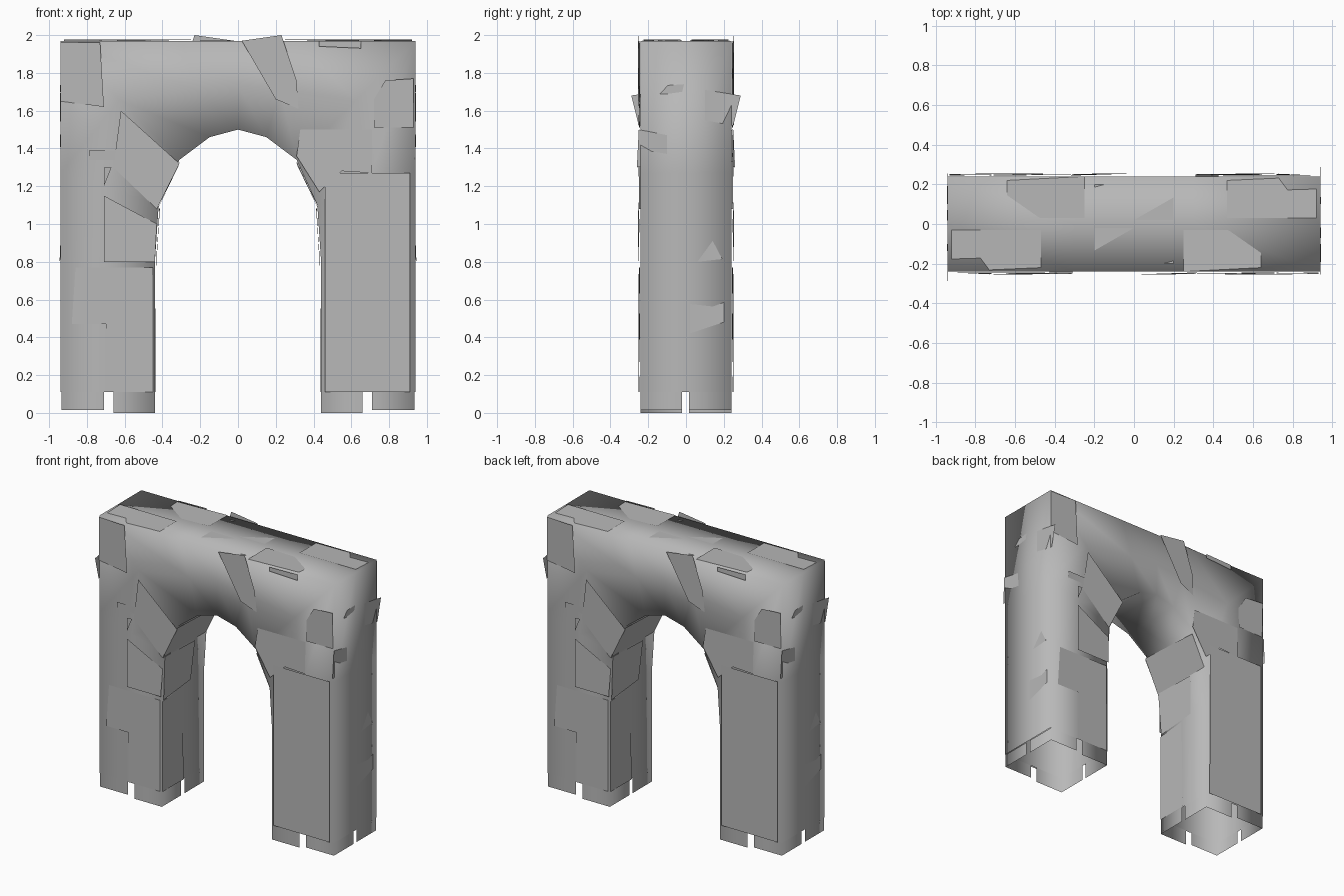
import bpy, math, random
from mathutils import Vector

if "Cube" in bpy.data.objects:
    bpy.data.objects.remove(bpy.data.objects["Cube"])

random.seed(4)
D = 0.24  # half depth of the arch

stone = bpy.data.materials.new("dark_stone")
stone.diffuse_color = (0.48, 0.48, 0.48, 1)
stone.use_nodes = True
stone.node_tree.nodes["Principled BSDF"].inputs["Base Color"].default_value = stone.diffuse_color


def make(name, verts, faces):
    me = bpy.data.meshes.new(name)
    me.from_pydata(verts, [], faces)
    me.materials.append(stone)
    me.shade_smooth()  # worn stone: normals blend round every corner
    ob = bpy.data.objects.new(name, me)
    bpy.context.collection.objects.link(ob)
    return ob


# Hollow arch shell: inner and outer outlines, paired
inner = [(0.44, 0.11), (0.44, 0.8), (0.42, 1.1), (0.31, 1.34), (0.15, 1.46), (0, 1.5)]
outer = [(0.94, 0.11), (0.94, 0.8), (0.94, 1.27), (0.94, 1.97), (0.3, 1.97), (0, 1.97)]
mirror = lambda pts: pts + [(-x, z) for x, z in reversed(pts[:-1])]
inner, outer = mirror(inner), mirror(outer)
verts, faces = [], []
for (xi, zi), (xo, zo) in zip(inner, outer):
    xm, zm = (xi + xo) / 2, (zi + zo) / 2
    verts += [(xi, -D, zi), (xm, -D, zm), (xo, -D, zo), (xo, 0, zo),
              (xo, D, zo), (xm, D, zm), (xi, D, zi), (xi, 0, zi)]
for i in range(len(inner) - 1):
    for k in range(8):
        a, b = i * 8 + k, i * 8 + (k + 1) % 8
        faces.append((a, b, b + 8, a + 8))
make("arch_shell", verts, faces)

# Foot skirts: one L-shaped strip per leg corner, leaving notches between them
for side in (-1, 1):
    verts, faces = [], []
    for x, z in ((0.44, 0.0), (0.935, 0.015)):
        for s in (-1, 1):
            xm = 0.66 if x < 0.6 else 0.71
            gap = -0.02 if s < 0 else 0.015
            n = len(verts)
            for px, py in ((xm, s * D), (x, s * D), (x, gap)):
                verts += [(side * px, py, z), (side * px, py, 0.11)]
            strip = [(n, n + 2, n + 3, n + 1), (n + 2, n + 4, n + 5, n + 3)]
            keep = (s > 0) ^ (x > 0.6) ^ (side < 0)
            faces += [f if keep else f[::-1] for f in strip]
    make("foot_skirt_right" if side > 0 else "foot_skirt_left", verts, faces)


# Loose overlapping slabs laid on a face, repeated half a turn round
def slabs(name, patches, place):
    verts, faces = [], []
    for patch in patches:
        n = len(verts)
        verts += [place(u, v, random.uniform(0.003, 0.016)) for u, v in patch]
        faces.append(tuple(range(n, len(verts))))
    ob = make(name, verts, faces)
    outward = Vector(place(0, 1, 1)) - Vector(place(0, 1, 0))
    for poly in ob.data.polygons:
        if poly.normal.dot(outward) < 0:
            poly.flip()
    ob.data.update()
    twin = ob.copy()
    twin.name = name + "_opposite"
    twin.rotation_euler.z = math.pi
    bpy.context.collection.objects.link(twin)


front = [
    [(-.88, .47), (-.86, .77), (-.45, .77), (-.45, .11), (-.70, .11), (-.70, .47)],
    [(-.71, 1.15), (-.71, .8), (-.44, .8), (-.43, 1.0)],
    [(-.79, 1.39), (-.79, 1.34), (-.55, 1.34), (-.53, 1.37), (-.6, 1.39)],
    [(-.71, 1.3), (-.71, 1.2), (-.67, 1.3)],
    [(-.62, 1.6), (-.66, 1.3), (-.43, 1.08), (-.31, 1.32)],
    [(.23, 2.0), (.02, 1.97), (.2, 1.66), (.32, 1.61), (.31, 1.76)],
    [(.93, 1.77), (.78, 1.76), (.72, 1.66), (.72, 1.51), (.93, 1.51)],
    [(.43, 1.97), (.43, 1.94), (.65, 1.93), (.65, 1.97)],
    [(.46, 1.27), (.46, .11), (.91, .11), (.91, 1.27)],
    [(.31, 1.36), (.43, 1.17), (.55, 1.28), (.71, 1.27), (.71, 1.5), (.33, 1.5)],
    [(-.73, 1.96), (-.94, 1.96), (-.94, 1.65), (-.71, 1.62)],
]
slabs("face_slabs", front, lambda u, v, d: (u, -D - d, v))

outer_side = [
    [(.02, .74), (.02, .42), (.2, .48), (.2, .7)],
    [(.06, .8), (.24, .82), (.24, 1.1), (.17, .95)],
    [(.1, 1.55), (.25, 1.52), (.29, 1.68), (.1, 1.71)],
    [(-.16, 1.68), (-.02, 1.7), (-.01, 1.74), (-.15, 1.73)],
    [(-.26, 1.3), (-.1, 1.32), (-.1, 1.47), (-.25, 1.5)],
]
slabs("side_slabs", outer_side, lambda u, v, d: (0.935 + d * .6, u, v))

top = [
    [(-.2, -.2), (.2, -.2), (.2, -.02), (-.2, -.02)],
    [(-.92, -.24), (-.47, -.22), (-.47, -.03), (-.92, -.03)],
    [(.25, -.24), (.64, -.22), (.64, -.11), (.48, -.03), (.25, -.03)],
]
slabs("top_slabs", top, lambda u, v, d: (u, v, 1.965 + d * .7))

# Slabs lining the inside of the opening, at the legs and at the arch springing
slabs("inner_leg_slabs", [
    [(-.23, .77), (-.24, 1.09), (.1, 1.08), (.08, .8)],
    [(0, .11), (-.02, .78), (-.24, .76), (-.24, .11)],
], lambda u, v, d: (-.44 + .02 * max(0, v - .8) / .3 + d * .5, u, v))
slabs("springing_slabs", [
    [(-.25, 1.08), (-.25, 1.33), (.24, 1.31), (.24, 1.09)],
], lambda u, v, d: (-.42 + (v - 1.1) * .46 + d * .6, u, v))
